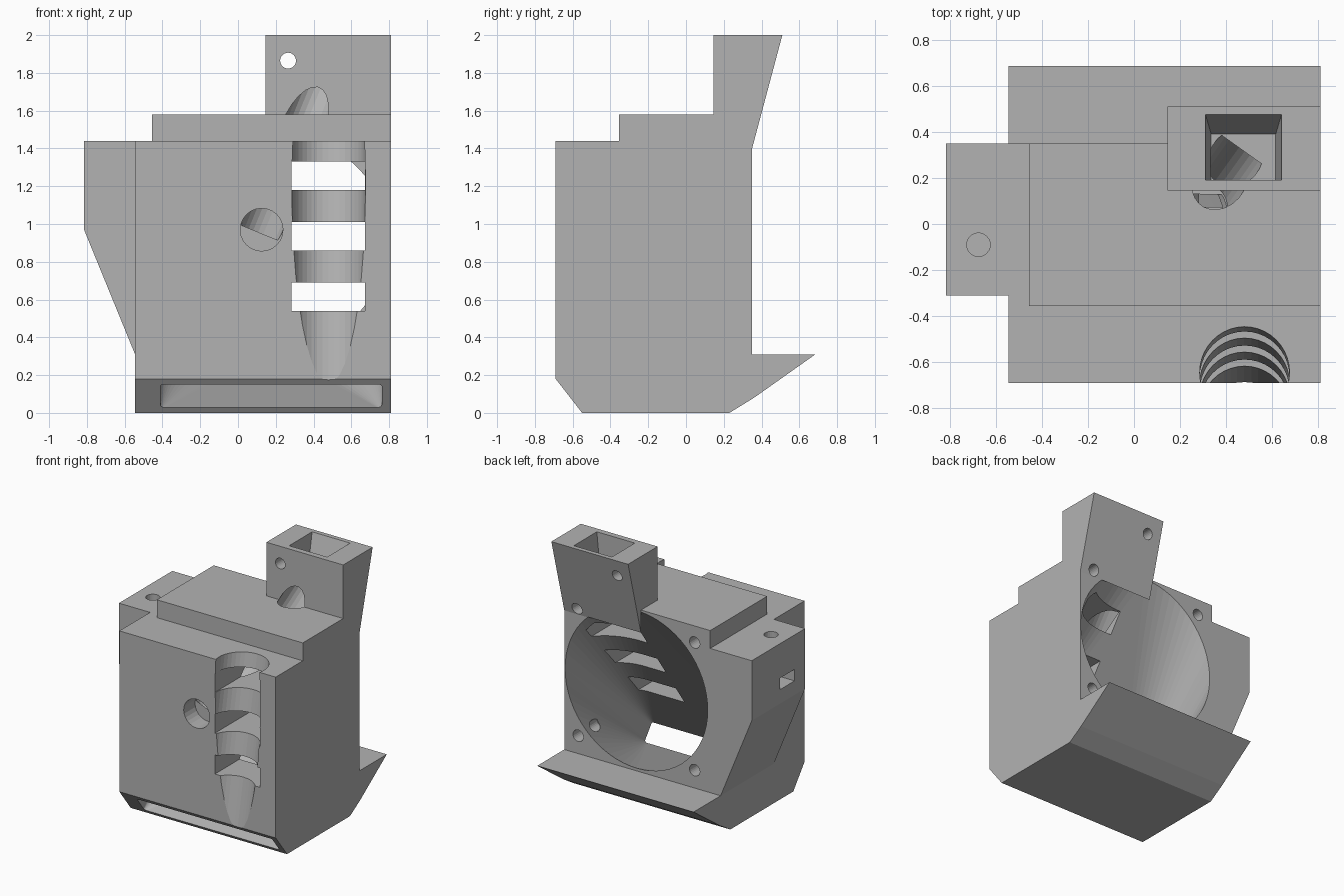
import bpy, bmesh, math
from mathutils import Vector

if "Cube" in bpy.data.objects:
    bpy.data.objects.remove(bpy.data.objects["Cube"])

grey = bpy.data.materials.new("plain grey")
grey.diffuse_color = (0.45, 0.45, 0.45, 1)
grey.use_nodes = True
grey.node_tree.nodes["Principled BSDF"].inputs["Base Color"].default_value = grey.diffuse_color


def hull(name, pts):
    """Convex solid around a handful of points."""
    bm = bmesh.new()
    for p in pts:
        bm.verts.new(p)
    res = bmesh.ops.convex_hull(bm, input=bm.verts)
    loose = [v for v in bm.verts if not v.link_faces]
    bmesh.ops.delete(bm, geom=loose, context='VERTS')
    bmesh.ops.dissolve_limit(bm, angle_limit=0.002, verts=bm.verts, edges=bm.edges)
    bmesh.ops.recalc_face_normals(bm, faces=bm.faces)
    me = bpy.data.meshes.new(name)
    bm.to_mesh(me)
    bm.free()
    ob = bpy.data.objects.new(name, me)
    bpy.context.collection.objects.link(ob)
    me.materials.append(grey)
    return ob


def box(name, x, y, z):
    return hull(name, [(a, b, c) for a in x for b in y for c in z])


def prism_x(name, profile, x0, x1):
    return hull(name, [(x, y, z) for x in (x0, x1) for y, z in profile])


def ring(centre, axis, r, n):
    axis = Vector(axis).normalized()
    u = axis.orthogonal().normalized()
    w = axis.cross(u)
    return [Vector(centre) + r * (math.cos(t) * u + math.sin(t) * w)
            for t in (2 * math.pi * i / n for i in range(n))]


def rod(name, a, b, r, n=24):
    d = Vector(b) - Vector(a)
    return hull(name, ring(a, d, r, n) + ring(b, d, r, n))


def combine(base, other, op):
    m = base.modifiers.new(op, 'BOOLEAN')
    m.operation, m.solver, m.object = op, 'EXACT', other
    bpy.context.view_layer.objects.active = base
    bpy.ops.object.modifier_apply(modifier=m.name)
    bpy.data.objects.remove(other)


# Main block with chamfered front foot
duct = prism_x("fan_duct_body", [(-.69, .18), (-.55, 0), (.23, 0), (.35, .08),
               (.35, 1.44), (-.69, 1.44)], -.545, .81)
solids = [
    # Rear lip under the fan
    prism_x("rear_lip", [(.1, 0), (.23, 0), (.36, .08), (.685, .31), (.1, .31)], -.545, .81),
    # Raised top step
    box("top_step", (-.455, .81), (-.355, .35), (1.3, 1.58)),
    # Tower with sloping back
    prism_x("cable_tower", [(.145, 1.4), (.35, 1.4), (.35, 1.58), (.51, 2), (.145, 2)], .145, .81),
    # Side mounting ear
    hull("side_ear", [(x, y, z) for y in (-.31, .35) for x, z in
         ((-.815, 1.44), (-.815, .97), (-.545, .31), (-.4, .31), (-.4, 1.44))]),
]
for s in solids:
    combine(duct, s, 'UNION')

cx, cz = .185, .95
cuts = []
# Air passage: round fan opening narrowing to the front slit
slit = [(x, y - .03, z - .024) for x in (-.41, .76) for y, z in ((-.66, .14), (-.58, .04))]
cuts.append(hull("air_passage", ring((cx, .351, cz), (0, 1, 0), .618, 64) + slit
            + [(x, y, z) for x in (-.41, .76) for y, z in ((-.66, .14), (-.58, .04))]))
# Leaning half-round groove on the front
cuts.append(rod("groove", (.48, -.625, 1.54), (.48, -.895, .12), .195, 40))
# Three vents through the groove
for z in (.54, .86, 1.18):
    cuts.append(box("vent", (.283, .672), (-.8, .28), (z, z + .15)))
# Fan screw holes
for sx in (-1, 1):
    for sz in (-1, 1):
        p = (cx + sx * .505, cz + sz * .5)
        cuts.append(rod("fan_screw_hole", (p[0], .45, p[1]), (p[0], .05, p[1]), .045))
# Tower pocket, cable channel and screw hole
cuts.append(hull("tower_pocket", [(.31, .19, 2.001), (.64, .19, 2.001), (.31, .475, 2.001),
            (.64, .475, 2.001), (.335, .19, 1.75), (.615, .19, 1.75),
            (.335, .39, 1.75), (.615, .39, 1.75)]))
cuts.append(rod("channel_upper", (.30, .09, 1.40), (.45, .30, 1.77), .113))
cuts.append(rod("channel_lower", (.125, -.57, .98), (.305, .10, 1.42), .11))
cuts.append(rod("channel_mouth", (.125, -.8, .97), (.125, -.55, .97), .113))
cuts.append(rod("tower_screw_hole", (.265, 0, 1.865), (.265, .7, 1.865), .042))
# Ear bolt hole and nut slot
cuts.append(rod("ear_bolt_hole", (-.675, -.09, 1.6), (-.675, -.09, .95), .051))
cuts.append(box("nut_slot", (-.9, -.58), (-.18, 0), (1.08, 1.17)))
for c in cuts:
    combine(duct, c, 'DIFFERENCE')
